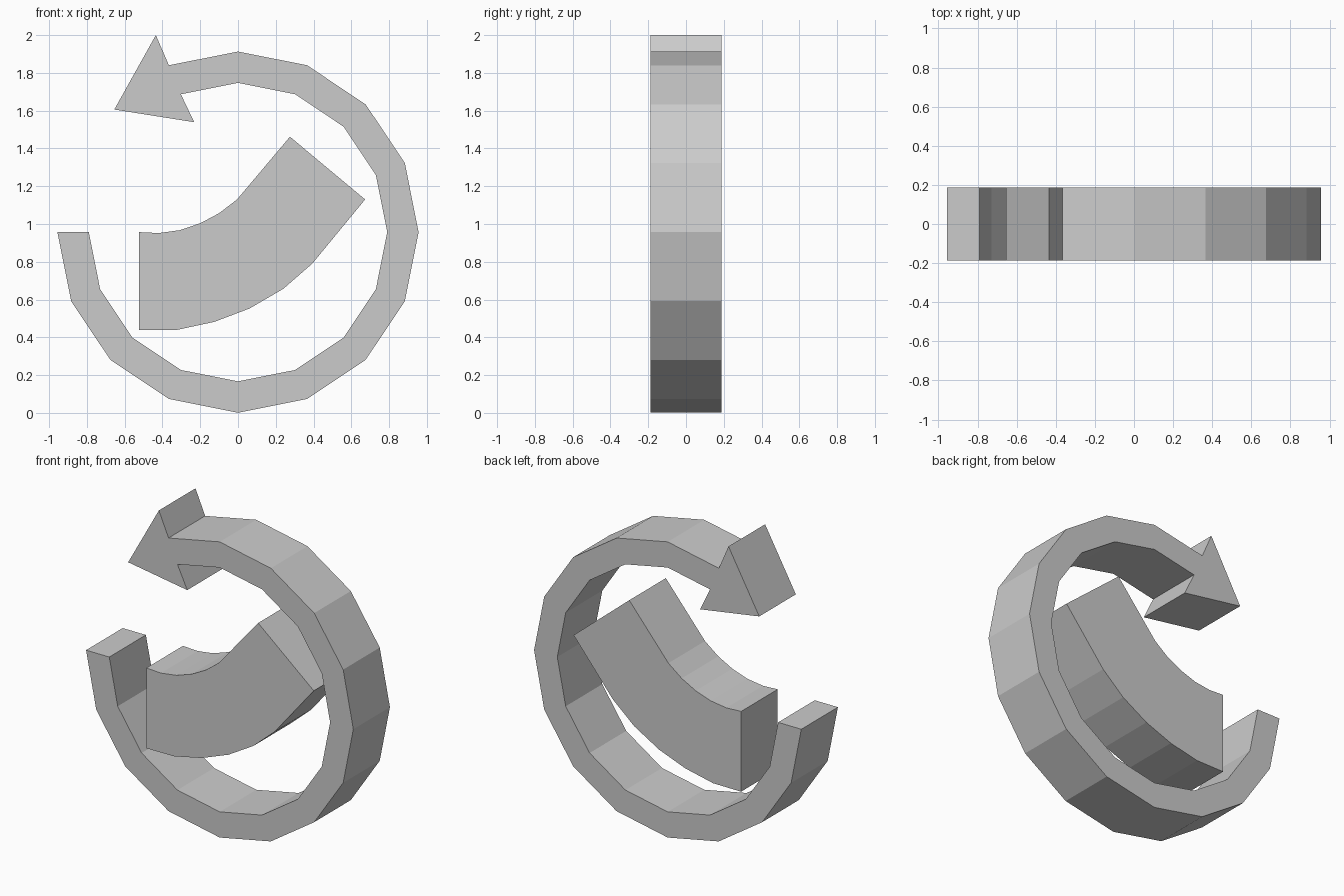
import bpy, bmesh
from math import cos, sin, radians

if "Cube" in bpy.data.objects:
    bpy.data.objects.remove(bpy.data.objects["Cube"])

HALF_DEPTH = 0.187
CENTRE_Z = 0.957
OUTER, INNER = 0.956, 0.79


def extrude_profile(name, points):
    """Extrude a front-view (x, z) outline through the depth of the model."""
    bm = bmesh.new()
    face = bm.faces.new([bm.verts.new((x, -HALF_DEPTH, z)) for x, z in points])
    ext = bmesh.ops.extrude_face_region(bm, geom=[face])
    verts = [v for v in ext["geom"] if isinstance(v, bmesh.types.BMVert)]
    bmesh.ops.translate(bm, verts=verts, vec=(0, 2 * HALF_DEPTH, 0))
    bmesh.ops.recalc_face_normals(bm, faces=bm.faces)
    mesh = bpy.data.meshes.new(name)
    bm.to_mesh(mesh)
    bm.free()
    obj = bpy.data.objects.new(name, mesh)
    bpy.context.collection.objects.link(obj)
    return obj


def arc(radius):
    """Thirteen sides of a 16-sided circle, from the left end round the bottom."""
    angles = [radians(180 + 22.5 * i) for i in range(14)]
    return [(radius * cos(a), CENTRE_Z + radius * sin(a)) for a in angles]


# Circular arrow: outer arc, arrow head, inner arc back to the start
head = [(-0.435, 2.0), (-0.655, 1.606), (-0.232, 1.539)]
extrude_profile("circular_arrow", arc(OUTER) + head + arc(INNER)[::-1])

# Curved bar inside the ring: upper edge, slanted end, lower edge
upper = [(-0.525, 0.957), (-0.42, 0.952), (-0.31, 0.967), (-0.2, 1.004),
         (-0.1, 1.057), (-0.005, 1.13), (0.275, 1.462)]
lower = [(0.673, 1.13), (0.393, 0.79), (0.24, 0.657), (0.062, 0.553),
         (-0.125, 0.482), (-0.325, 0.439), (-0.525, 0.438)]
extrude_profile("curved_bar", upper + lower)
